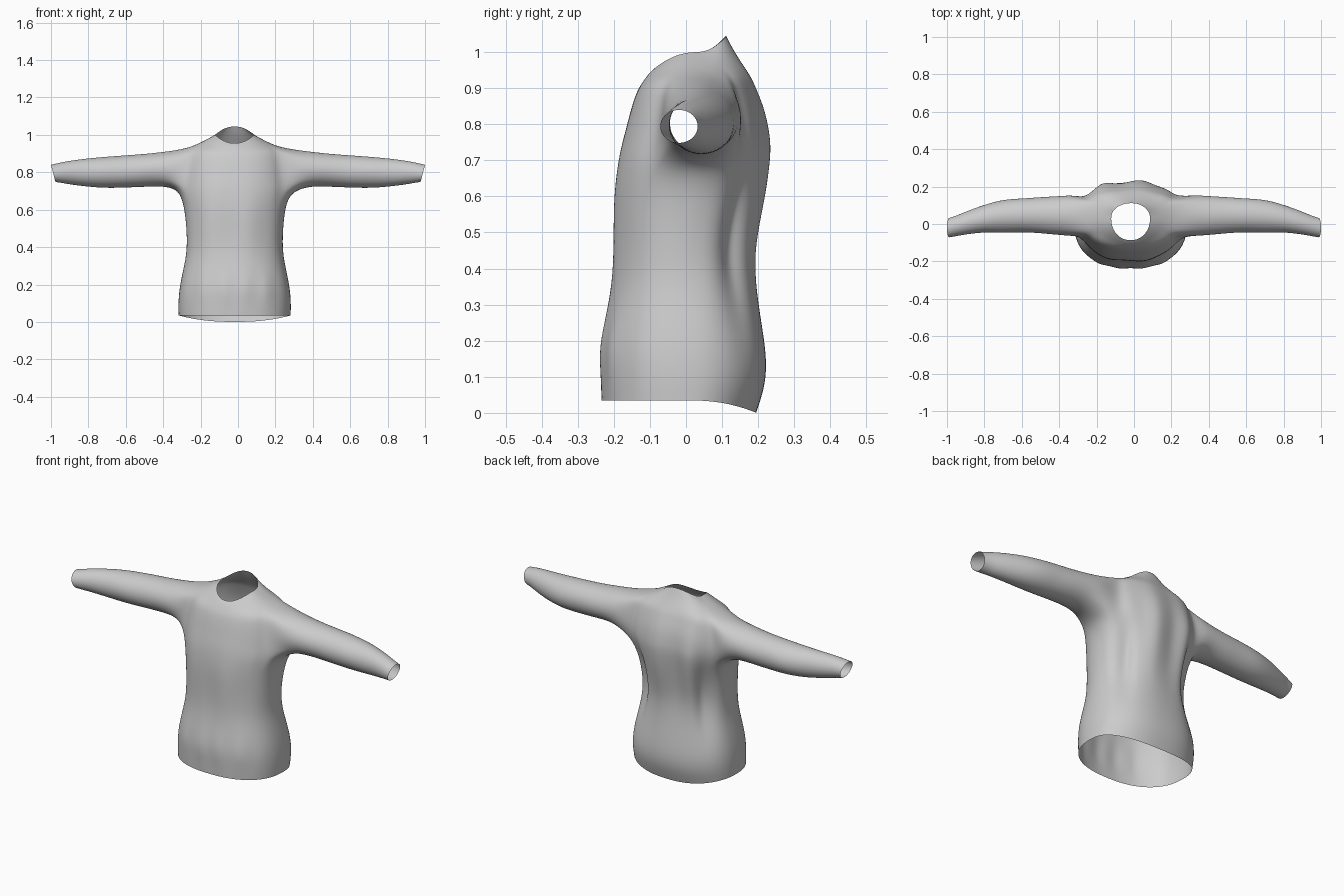
import bpy, bmesh
from math import sin, cos, pi, exp, radians, copysign

cube = bpy.data.objects.get("Cube")
if cube:
    bpy.data.objects.remove(cube)

SEGS, HALF, LOW, HIGH = 48, 4, 8, 14   # ring size, armhole half width, armhole rows

# Torso rings: half width, front y, middle y, back y, then z at front, side, back
TORSO = [
    (.300, -.235, .00, .195, .035, .035, .00),
    (.302, -.237, .00, .222, .10, .10, .08),
    (.296, -.241, .00, .224, .18, .18, .16),
    (.278, -.222, .00, .208, .27, .27, .26),
    (.259, -.205, .00, .194, .36, .36, .36),
    (.257, -.200, .00, .192, .45, .45, .45),
    (.263, -.200, .01, .208, .54, .54, .54),
    (.272, -.198, .02, .226, .62, .62, .63),
    (.292, -.188, .04, .238, .70, .69, .73),
    (.290, -.177, .05, .232, .75, .735, .78),
    (.286, -.166, .05, .222, .79, .78, .83),
    (.280, -.156, .05, .208, .83, .825, .87),
    (.272, -.144, .05, .195, .87, .87, .90),
    (.262, -.134, .05, .184, .895, .905, .925),
    (.240, -.122, .05, .172, .915, .930, .945),
    (.190, -.109, .04, .152, .933, .955, .975),
    (.145, -.098, .03, .130, .946, .978, 1.01),
    (.104, -.087, .03, .112, .955, 1.0, 1.045),
]
# Sleeve rings: distance from centre, front y, back y, bottom z, top z
SLEEVE = [
    (.33, -.066, .163, .712, .919),
    (.40, -.060, .150, .726, .909),
    (.50, -.048, .143, .722, .898),
    (.60, -.045, .138, .718, .891),
    (.70, -.046, .130, .715, .884),
    (.80, -.045, .105, .722, .875),
    (.90, -.055, .066, .735, .862),
    (.96, -.065, .045, .742, .850),
    (1.0, -.072, .033, .748, .840),
]


def bump(v, centre, width):
    return exp(-((v - centre) / width) ** 2)


def power(v, p):
    return copysign(abs(v) ** p, v)


def torso_point(ring, t):
    hx, yf, ym, yb, zf, zs, zb = ring
    c, s = cos(t), sin(t)
    p = .85 if zs < .94 else .95
    x = hx * power(c, p)
    y = ym + (yb - ym if s > 0 else ym - yf) * power(s, p)
    z = zs + ((zb if s > 0 else zf) - zs) * s * s
    if s > 0:
        # Hanging folds down the back and a deep crease behind each side
        y += .013 * s * s * bump(z, .66, .24) * (cos(2 * pi * (x - .05) / .21) - .7)
        pull = 1 - .17 * bump(abs(c), .74, .16) * bump(z, .5, .2)
        x, y = x * pull, y * pull
    else:
        # Gathers above the front hem and soft pleats on the chest
        y += .007 * s * s * bump(z, .17, .07) * cos(x * 55)
        y += .005 * s * s * bump(z, .5, .2) * cos(x * 30 + 1)
    return (x - .018, y, z)


bm = bmesh.new()

# Torso with an armhole left open on each side
rows = [[bm.verts.new(torso_point(r, 2 * pi * j / SEGS)) for j in range(SEGS)]
        for r in TORSO]
for r in range(len(rows) - 1):
    for j in range(SEGS):
        off = (j + HALF) % (SEGS // 2)
        if LOW <= r < HIGH and off < 2 * HALF:
            continue
        k = (j + 1) % SEGS
        bm.faces.new((rows[r][j], rows[r][k], rows[r + 1][k], rows[r + 1][j]))


# Sleeves grown from the armhole edge
def sleeve(side):
    def vert(r, j):
        return rows[r][(j if side > 0 else SEGS // 2 - j) % SEGS]

    loop = [vert(LOW, j) for j in range(-HALF, HALF)]
    loop += [vert(r, HALF) for r in range(LOW, HIGH)]
    loop += [vert(HIGH, j) for j in range(HALF, -HALF, -1)]
    loop += [vert(r, -HALF) for r in range(HIGH, LOW, -1)]
    n = len(loop)
    start = -pi / 2 - 2 * pi * HALF / n
    for x, y0, y1, z0, z1 in SLEEVE:
        ring = []
        for i in range(n):
            a = start + 2 * pi * i / n
            wave = 1 + .03 * sin(x * 30 + 2 * a) * bump(x, .7, .25)
            ring.append(bm.verts.new((
                side * (x + .012 * (sin(a) - 1) * (x > .95)),
                (y0 + y1) / 2 + (y1 - y0) / 2 * cos(a) * wave,
                (z0 + z1) / 2 + (z1 - z0) / 2 * sin(a))))
        for i in range(n):
            k = (i + 1) % n
            quad = (loop[i], loop[k], ring[k], ring[i])
            bm.faces.new(quad if side > 0 else quad[::-1])
        loop = ring


for side in (1, -1):
    sleeve(side)

# Relax the shoulder and underarm joins
joins = [v for v in bm.verts if .2 < abs(v.co.x) < .36 and v.co.z > .6]
for _ in range(2):
    bmesh.ops.smooth_vert(bm, verts=joins, factor=.4,
                          use_axis_x=True, use_axis_y=True, use_axis_z=True)

mesh = bpy.data.meshes.new("sweater")
bm.to_mesh(mesh)
bm.free()
sweater = bpy.data.objects.new("sweater", mesh)
bpy.context.collection.objects.link(sweater)

# Plain grey cloth
cloth = bpy.data.materials.new("grey_cloth")
cloth.use_nodes = True
colour = (.6, .6, .6, 1)
cloth.diffuse_color = colour
cloth.node_tree.nodes["Principled BSDF"].inputs["Base Color"].default_value = colour
mesh.materials.append(cloth)

mesh.polygons.foreach_set("use_smooth", [True] * len(mesh.polygons))
subsurf = sweater.modifiers.new("smooth_cloth", 'SUBSURF')
subsurf.levels = subsurf.render_levels = 2
